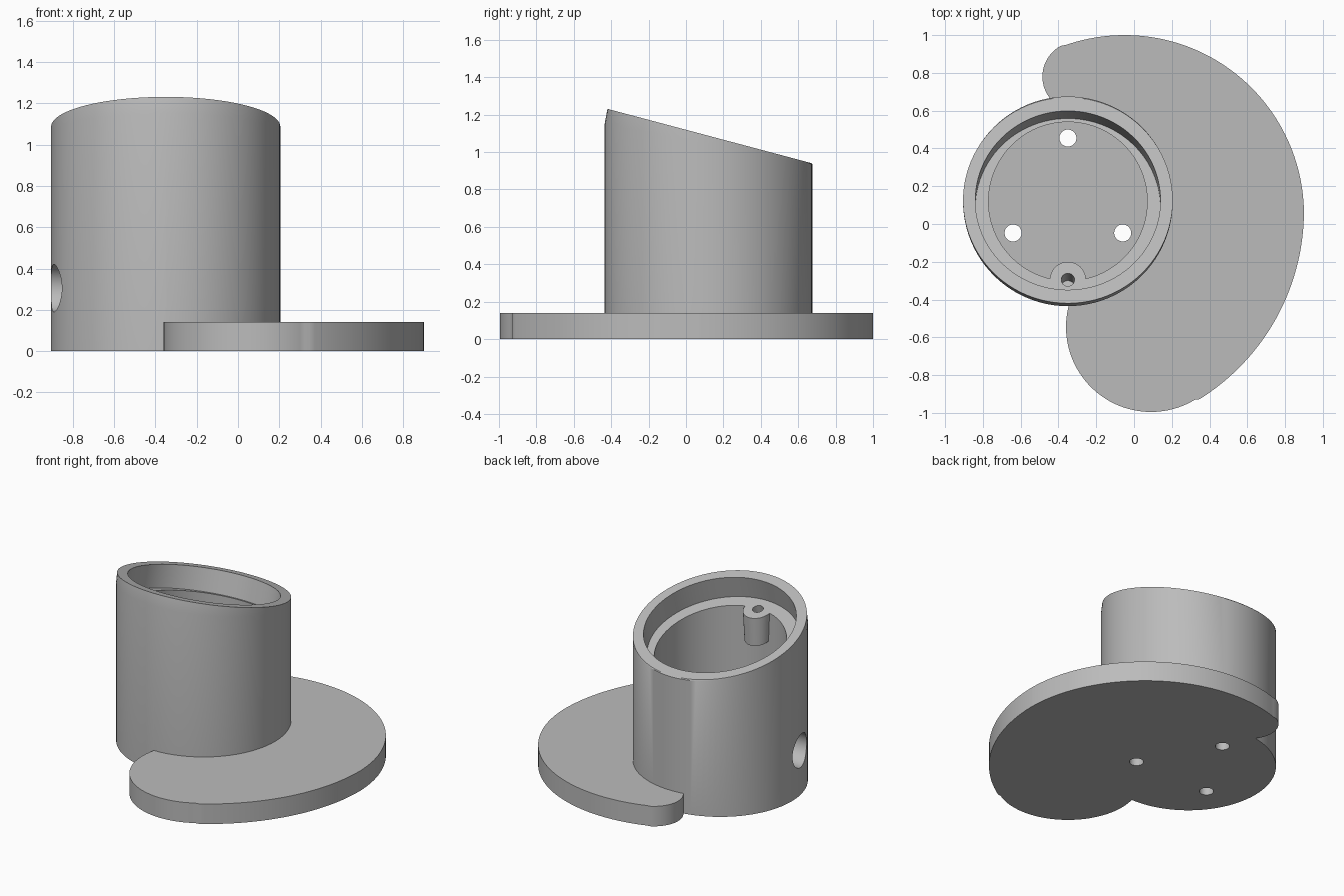
import bpy, bmesh, math
from mathutils import Vector, Matrix

cube = bpy.data.objects.get("Cube")
if cube:
    bpy.data.objects.remove(cube)

grey = bpy.data.materials.new("plain grey")
grey.use_nodes = True
grey.diffuse_color = (0.5, 0.5, 0.5, 1)
grey.node_tree.nodes["Principled BSDF"].inputs["Base Color"].default_value = (0.5, 0.5, 0.5, 1)

CX, CY, R = -0.35, 0.12, 0.555      # tower axis and radius
SLOPE = 0.266                       # slant of the tower's mouth
TILT = math.atan(SLOPE)
AXIS = Vector((0, math.sin(TILT), math.cos(TILT)))


def loft(name, rings):
    """Closed solid through rings of equal point count."""
    bm = bmesh.new()
    loops = [[bm.verts.new(p) for p in ring] for ring in rings]
    for a, b in zip(loops, loops[1:]):
        for i in range(len(a)):
            j = (i + 1) % len(a)
            bm.faces.new((a[i], a[j], b[j], b[i]))
    bm.faces.new(loops[0][::-1])
    bm.faces.new(loops[-1])
    bmesh.ops.recalc_face_normals(bm, faces=bm.faces)
    mesh = bpy.data.meshes.new(name)
    bm.to_mesh(mesh)
    bm.free()
    obj = bpy.data.objects.new(name, mesh)
    mesh.materials.append(grey)
    bpy.context.collection.objects.link(obj)
    return obj


def ring(x, y, r, height, ry=None, n=96):
    """Upright circle whose height is a function of y."""
    pts = []
    for i in range(n):
        a = math.tau * i / n
        py = y + (ry or r) * math.sin(a)
        pts.append(Vector((x + r * math.cos(a), py, height(py))))
    return pts


def rod(name, start, end, r, n=48):
    """Cylinder between two points."""
    start, end = Vector(start), Vector(end)
    turn = (end - start).to_track_quat('Z', 'Y').to_matrix()
    circle = [turn @ Vector((r * math.cos(math.tau * i / n), r * math.sin(math.tau * i / n), 0))
              for i in range(n)]
    return loft(name, [[p + start for p in circle], [p + end for p in circle]])


def arc(x, y, r, a0, a1, n):
    angles = [math.radians(a0 + (a1 - a0) * i / n) for i in range(n + 1)]
    return [(x + r * math.cos(a), y + r * math.sin(a)) for a in angles]


def combine(target, other, operation):
    mod = target.modifiers.new(operation.lower(), 'BOOLEAN')
    mod.operation, mod.object, mod.solver = operation, other, 'EXACT'
    bpy.context.view_layer.objects.active = target
    bpy.ops.object.modifier_apply(modifier=mod.name)
    bpy.data.objects.remove(other)


def flat(z):
    return lambda y: z


def mouth(y):
    return 1.086 - SLOPE * (y - 0.125)


def ledge(y):
    return mouth(y) - 0.16


def shoulder(y):
    return mouth(y) - 0.004 - 0.08 * (CY + R - y) / (2 * R)


# Tower with a slanted, slightly leaning mouth
body = loft("slanted_holder", [ring(CX, CY, R, flat(0)),
                               ring(CX, CY, R, shoulder),
                               ring(CX, 0.125, R, mouth, 0.545)])

# Curved foot plate made of tangent arcs
outline = (arc(-0.30, 0.78, 0.185, 230, 118, 20)
           + arc(-0.05, 0.05, 0.95, 109, 1, 60)
           + arc(-0.276, 0.07, 1.176, 0, -58, 40)
           + arc(0.09, -0.545, 0.45, -59, -210, 48))
plate = loft("foot_plate", [[Vector((x, y, z)) for x, y in outline] for z in (0, 0.14)])
combine(body, plate, 'UNION')

# Main bore and the tilted recess at the mouth
combine(body, loft("bore", [ring(CX, CY, 0.42, flat(z)) for z in (0.145, 2)]), 'DIFFERENCE')
centre = Vector((CX, 0.125, mouth(0.125)))
combine(body, rod("recess", centre - AXIS * 0.155, centre + AXIS * 0.4, 0.49, 96), 'DIFFERENCE')

# Fixing boss under the ledge, with a blind hole
BY = -0.295
boss = loft("boss", [ring(CX, BY, 0.085, lambda y: ledge(y) - 0.2, n=48),
                     ring(CX, BY, 0.095, ledge, n=48)])
combine(body, boss, 'UNION')
top = Vector((CX, BY, ledge(BY)))
combine(body, rod("boss_hole", top - AXIS * 0.15, top + AXIS * 0.1, 0.035), 'DIFFERENCE')

# Three screw holes through the floor
for a in (90, 210, 330):
    a = math.radians(a)
    x, y = CX + 0.335 * math.cos(a), CY + 0.335 * math.sin(a)
    combine(body, rod("screw_hole", (x, y, -0.1), (x, y, 0.3), 0.045), 'DIFFERENCE')

# Cable hole through the side wall
combine(body, rod("cable_hole", (-1.2, 0, 0.305), (-0.5, 0, 0.305), 0.115), 'DIFFERENCE')

bpy.ops.object.select_all(action='DESELECT')
body.select_set(True)
bpy.context.view_layer.objects.active = body
bpy.ops.object.shade_smooth_by_angle(angle=math.radians(30))
